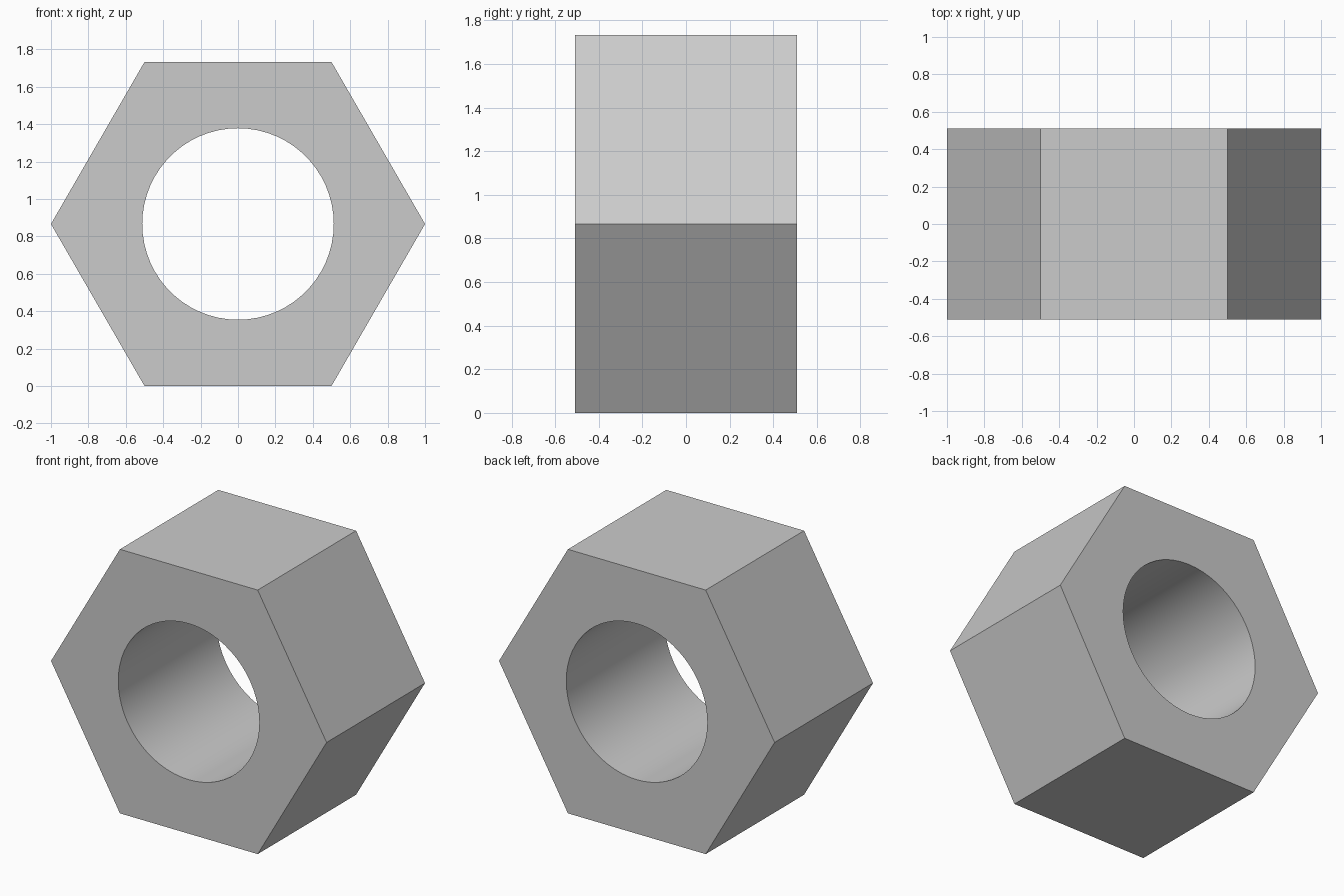
import bpy, bmesh
from math import cos, sin, pi, sqrt

if "Cube" in bpy.data.objects:
    bpy.data.objects.remove(bpy.data.objects["Cube"])

SIDES, SEGS = 6, 60          # hexagon sides, bore segments (multiple of 6)
HALF = 0.51                  # half thickness along y
BORE = 0.512                 # bore radius
APOTHEM = sqrt(3) / 2        # hexagon centre to flat, also centre height

bm = bmesh.new()


def ring(radius, y):
    verts = []
    for i in range(SEGS):
        a = 2 * pi * i / SEGS
        r = radius(a)
        verts.append(bm.verts.new((r * cos(a), y, APOTHEM + r * sin(a))))
    return verts


def hexagon(a):
    step = 2 * pi / SIDES
    i = round(a / step * 1e6) / 1e6
    return APOTHEM / cos((i % 1 - 0.5) * step)


def circle(a):
    return BORE


# Closed cross-section: outer front, outer back, bore back, bore front
rings = [ring(hexagon, -HALF), ring(hexagon, HALF),
         ring(circle, HALF), ring(circle, -HALF)]
for k in range(4):
    p, q = rings[k], rings[(k + 1) % 4]
    for i in range(SEGS):
        j = (i + 1) % SEGS
        bm.faces.new((p[i], q[i], q[j], p[j]))

bmesh.ops.recalc_face_normals(bm, faces=bm.faces)
mesh = bpy.data.meshes.new("hex_nut")
bm.to_mesh(mesh)
bm.free()

# Nut body with smooth bore and sharp outer edges
nut = bpy.data.objects.new("hex_nut", mesh)
bpy.context.collection.objects.link(nut)
bpy.context.view_layer.objects.active = nut
nut.select_set(True)
bpy.ops.object.shade_smooth_by_angle(angle=pi / 6)
